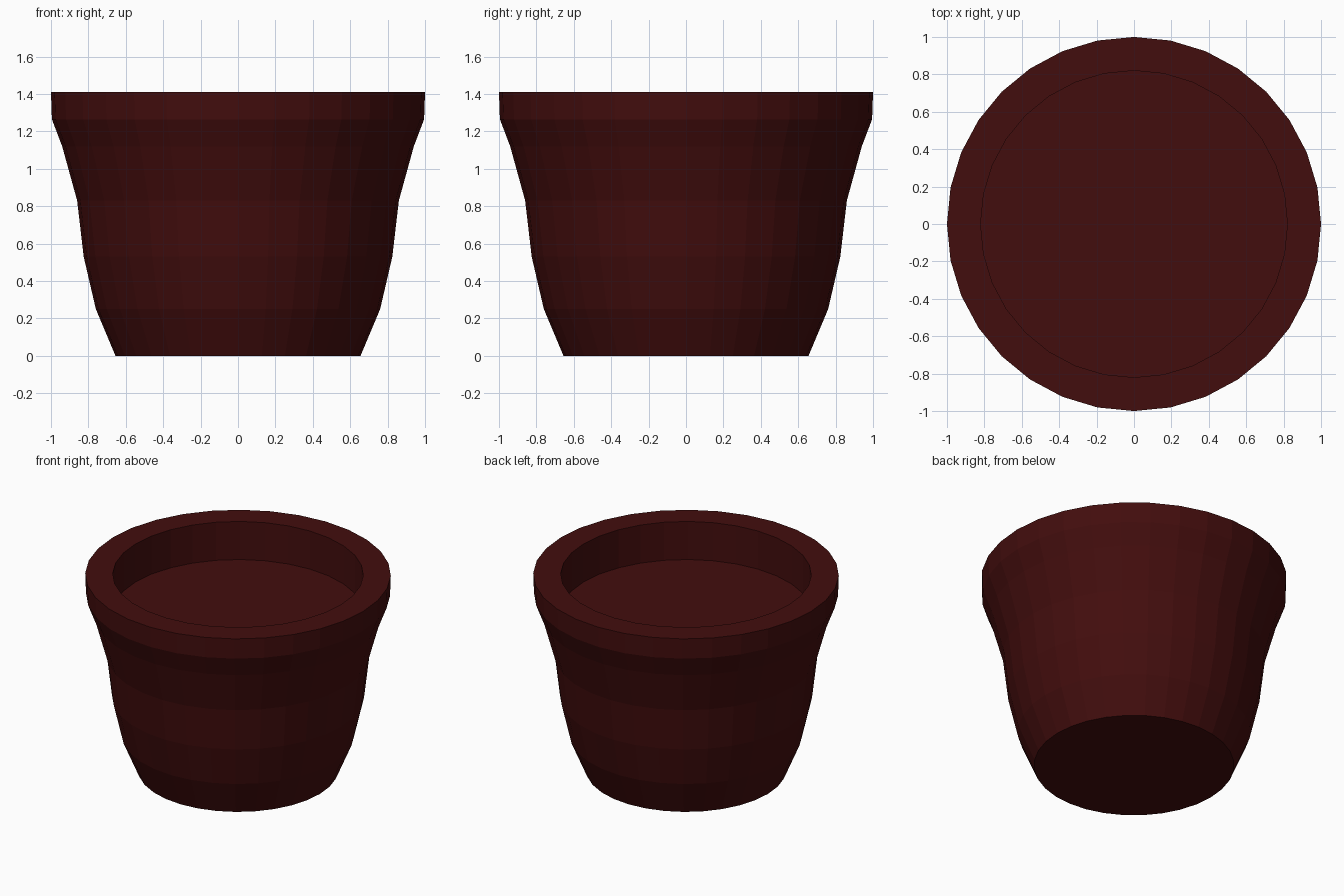
import bpy
import bmesh
from math import cos, sin, tau

cube = bpy.data.objects.get("Cube")
if cube:
    bpy.data.objects.remove(cube, do_unlink=True)

SIDES = 32

# Single dark red clay colour
clay = bpy.data.materials.new("dark_red_clay")
clay.use_nodes = True
colour = (0.055, 0.004, 0.004, 1)
clay.diffuse_color = colour
clay.node_tree.nodes["Principled BSDF"].inputs["Base Color"].default_value = colour


def lathe(name, profile):
    """Spin a (radius, height) profile around z and cap both ends."""
    bm = bmesh.new()
    rings = [[bm.verts.new((r * cos(tau * i / SIDES), r * sin(tau * i / SIDES), z))
              for i in range(SIDES)] for r, z in profile]
    for low, high in zip(rings, rings[1:]):
        for i in range(SIDES):
            j = (i + 1) % SIDES
            bm.faces.new((low[i], low[j], high[j], high[i]))
    bm.faces.new(rings[0][::-1])
    bm.faces.new(rings[-1])
    mesh = bpy.data.meshes.new(name)
    bm.to_mesh(mesh)
    bm.free()
    mesh.materials.append(clay)
    obj = bpy.data.objects.new(name, mesh)
    bpy.context.collection.objects.link(obj)
    return obj


# Pot: base, curved wall, upright rim, flat lip, recess wall and recess floor
lathe("flower_pot", [
    (0.655, 0), (0.76, 0.25), (0.825, 0.53), (0.86, 0.83),
    (0.94, 1.12), (0.995, 1.265), (1, 1.41),
    (0.82, 1.41), (0.82, 1.135),
])
